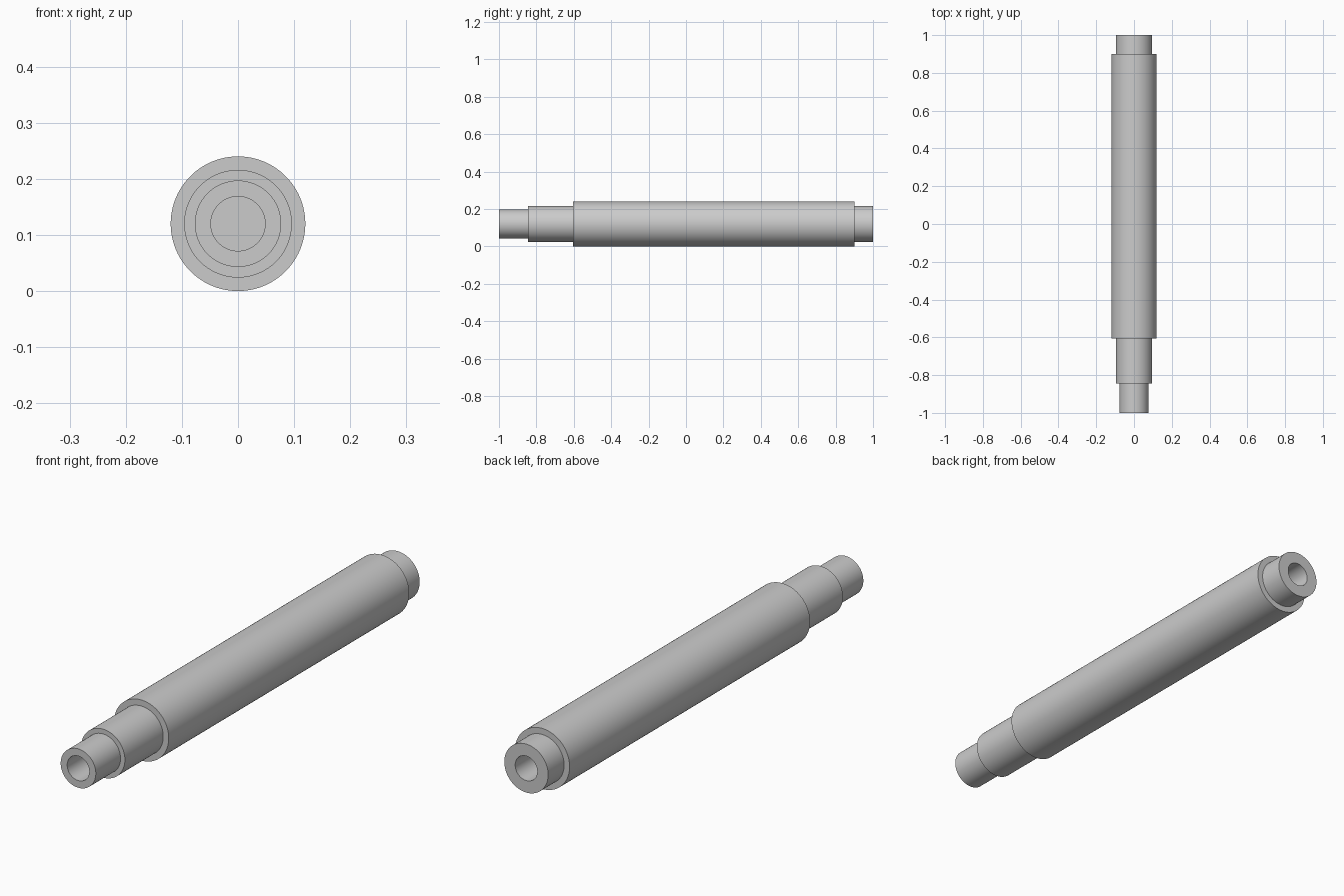
import bpy, bmesh
from math import cos, sin, tau

if "Cube" in bpy.data.objects:
    bpy.data.objects.remove(bpy.data.objects["Cube"])

SEGMENTS = 96
AXIS_Z = 0.12
BORE_R = 0.0485
BORE_DEPTH = 0.2

# Half profile (radius, y) from front bore floor round to back bore floor
profile = [
    (BORE_R, -1 + BORE_DEPTH), (BORE_R, -1),   # front bore
    (0.077, -1), (0.077, -0.845),              # front journal
    (0.096, -0.845), (0.096, -0.605),          # shoulder
    (0.12, -0.605), (0.12, 0.90),              # main body
    (0.096, 0.90), (0.096, 1),                 # back journal
    (BORE_R, 1), (BORE_R, 1 - BORE_DEPTH),     # back bore
]

# Revolve the profile around the y axis
bm = bmesh.new()
rings = [[bm.verts.new((r * cos(tau * i / SEGMENTS), y, AXIS_Z + r * sin(tau * i / SEGMENTS)))
          for i in range(SEGMENTS)] for r, y in profile]
for a, b in zip(rings, rings[1:]):
    for i in range(SEGMENTS):
        j = (i + 1) % SEGMENTS
        bm.faces.new((a[i], a[j], b[j], b[i]))

# Flat floors of the two blind bores
bm.faces.new(rings[0])
bm.faces.new(rings[-1])
bmesh.ops.recalc_face_normals(bm, faces=bm.faces)

mesh = bpy.data.meshes.new("stepped_shaft")
bm.to_mesh(mesh)
bm.free()
shaft = bpy.data.objects.new("stepped_shaft", mesh)
bpy.context.collection.objects.link(shaft)

# Smooth round sides, sharp steps
bpy.context.view_layer.objects.active = shaft
shaft.select_set(True)
bpy.ops.object.shade_smooth_by_angle()
